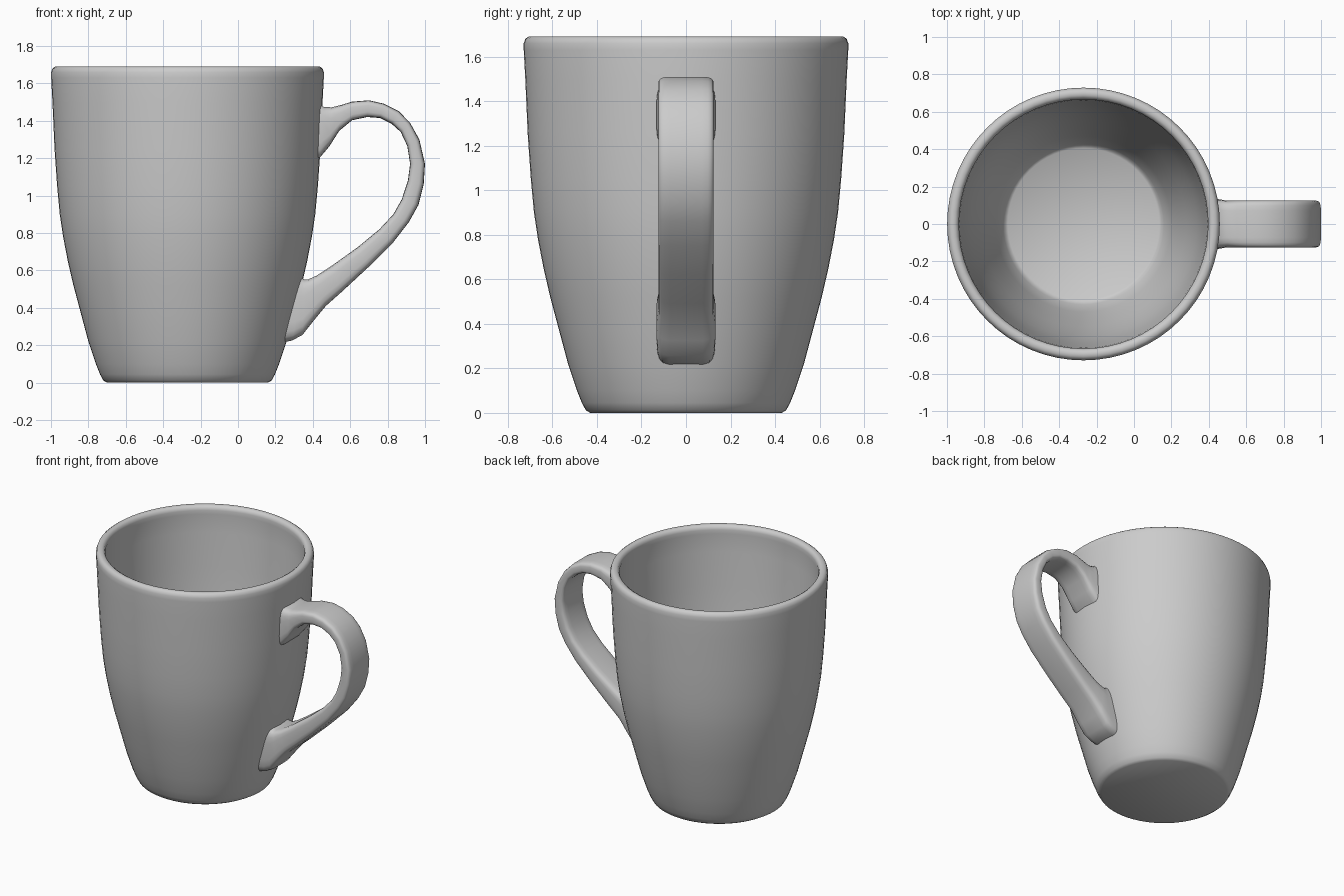
import bpy
import bmesh
from math import cos, sin, pi, tau, radians, copysign
from mathutils import Vector

cube = bpy.data.objects.get("Cube")
if cube:
    bpy.data.objects.remove(cube, do_unlink=True)

grey = bpy.data.materials.new("ceramic grey")
grey.use_nodes = True
grey.diffuse_color = (0.6, 0.6, 0.6, 1)
grey.node_tree.nodes["Principled BSDF"].inputs["Base Color"].default_value = (0.6, 0.6, 0.6, 1)

CUP_X = -0.27


def finish(name, bm, angle):
    bmesh.ops.remove_doubles(bm, verts=bm.verts, dist=0.0005)
    bmesh.ops.recalc_face_normals(bm, faces=bm.faces)
    mesh = bpy.data.meshes.new(name)
    bm.to_mesh(mesh)
    bm.free()
    mesh.materials.append(grey)
    obj = bpy.data.objects.new(name, mesh)
    bpy.context.collection.objects.link(obj)
    bpy.ops.object.select_all(action='DESELECT')
    obj.select_set(True)
    bpy.context.view_layer.objects.active = obj
    bpy.ops.object.shade_smooth_by_angle(angle=radians(angle))
    return obj


def loft(bm, rings):
    for a, b in zip(rings, rings[1:]):
        for i in range(len(a)):
            j = (i + 1) % len(a)
            bm.faces.new((a[i], a[j], b[j], b[i]))


# Cup: one lathed profile, up the outside, over the rim and down the inside
outside = [(0.43, 0.0), (0.45, 0.012), (0.468, 0.045), (0.49, 0.1), (0.53, 0.22),
           (0.57, 0.37), (0.61, 0.52), (0.64, 0.65), (0.665, 0.78), (0.683, 0.9),
           (0.697, 1.05), (0.711, 1.25), (0.722, 1.5), (0.729, 1.63)]
rim = [(0.729, 1.66), (0.722, 1.68), (0.708, 1.69), (0.688, 1.69), (0.673, 1.681), (0.666, 1.66)]
inside = [(r - 0.06, z) for r, z in reversed(outside[3:])]
floor = [(0.418, 0.085), (0.405, 0.075)]

SIDES = 64
bm = bmesh.new()
rings = []
for r, z in outside + rim + inside + floor:
    rings.append([bm.verts.new((CUP_X + r * cos(tau * i / SIDES), r * sin(tau * i / SIDES), z))
                  for i in range(SIDES)])
loft(bm, rings)
bm.faces.new(rings[0])
bm.faces.new(rings[-1])
finish("cup", bm, 50)

# Handle: rounded strap through pairs of outer and inner edge points (x, z)
strap = [((0.42, 1.495), (0.40, 1.17)), ((0.46, 1.475), (0.44, 1.205)),
         ((0.50, 1.473), (0.49, 1.265)), ((0.55, 1.485), (0.54, 1.345)),
         ((0.61, 1.503), (0.61, 1.403)), ((0.70, 1.51), (0.69, 1.42)),
         ((0.78, 1.492), (0.76, 1.415)), ((0.86, 1.452), (0.82, 1.385)),
         ((0.92, 1.39), (0.87, 1.34)), ((0.97, 1.30), (0.905, 1.265)),
         ((1.0, 1.17), (0.92, 1.17)), ((0.993, 1.06), (0.908, 1.08)),
         ((0.965, 0.95), (0.875, 0.98)), ((0.915, 0.86), (0.83, 0.90)),
         ((0.83, 0.75), (0.755, 0.82)), ((0.70, 0.62), (0.64, 0.725)),
         ((0.56, 0.49), (0.50, 0.625)), ((0.47, 0.41), (0.42, 0.573)),
         ((0.40, 0.325), (0.375, 0.553)), ((0.345, 0.255), (0.355, 0.553)),
         ((0.29, 0.225), (0.34, 0.56)), ((0.245, 0.215), (0.315, 0.57))]


def rounded(v, power):
    return copysign(abs(v) ** power, v)


POINTS = 20
bm = bmesh.new()
rings = []
for k, (a, b) in enumerate(strap):
    outer, inner = Vector((a[0], 0, a[1])), Vector((b[0], 0, b[1]))
    mid, half = (outer + inner) / 2, (outer - inner) / 2
    width = 0.133 if k in (0, 1) or k > 17 else 0.125
    ring = []
    for i in range(POINTS):
        t = tau * (i + 0.5) / POINTS
        p = mid + half * rounded(sin(t), 0.5)
        p.y = width * rounded(cos(t), 0.3)
        ring.append(bm.verts.new(p))
    rings.append(ring)
loft(bm, rings)
bm.faces.new(rings[0])
bm.faces.new(rings[-1])
finish("handle", bm, 60)
